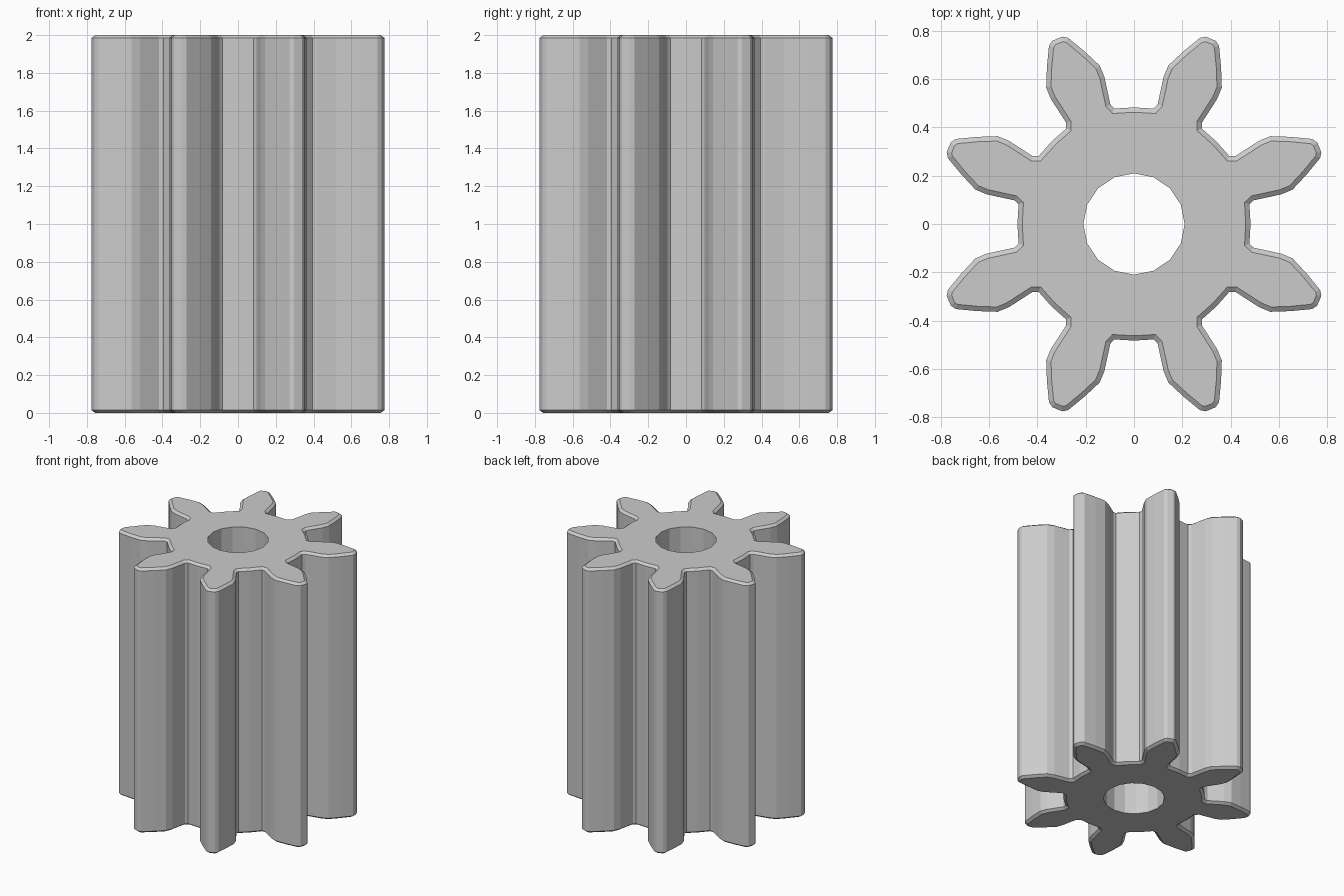
import bpy
import bmesh
from math import cos, sin, pi
from mathutils import Matrix, Vector

cube = bpy.data.objects.get("Cube")
if cube:
    bpy.data.objects.remove(cube, do_unlink=True)

TEETH = 8
HEIGHT = 2.0
CHAMFER_DROP = 0.015
CHAMFER_WIDTH = 0.02
ROOT_RADIUS = 0.483
BORE_RADIUS = 0.21

# One flank of a tooth from root to tip: distance from the axis, half width
FLANK = [(0.473, 0.108), (0.495, 0.099), (0.61, 0.12), (0.661, 0.12),
         (0.738, 0.085), (0.817, 0.043), (0.831, 0.022)]


def gear_outline():
    """Mirror the flank into a tooth and repeat it around the axis."""
    tooth = [(r, -w) for r, w in FLANK] + [(r, w) for r, w in reversed(FLANK)]
    half_pitch = pi / TEETH
    tooth.append((ROOT_RADIUS * cos(half_pitch), ROOT_RADIUS * sin(half_pitch)))
    points = []
    for i in range(TEETH):
        turn = Matrix.Rotation((2 * i + 1) * half_pitch, 3, 'Z')
        points += [turn @ Vector((x, y, 0)) for x, y in tooth]
    return points


def add_object(name, bm):
    mesh = bpy.data.meshes.new(name)
    bm.to_mesh(mesh)
    bm.free()
    obj = bpy.data.objects.new(name, mesh)
    bpy.context.collection.objects.link(obj)
    return obj


# Steel material
steel = bpy.data.materials.new("grey_steel")
steel.use_nodes = True
colour = (0.6, 0.6, 0.6, 1.0)
steel.diffuse_color = colour
steel.node_tree.nodes["Principled BSDF"].inputs["Base Color"].default_value = colour

# Toothed prism
bm = bmesh.new()
base = bm.faces.new([bm.verts.new((p.x, p.y, CHAMFER_DROP)) for p in gear_outline()])
grown = bmesh.ops.extrude_face_region(bm, geom=[base], use_keep_orig=True)
top_verts = [g for g in grown["geom"] if isinstance(g, bmesh.types.BMVert)]
bmesh.ops.translate(bm, verts=top_verts, vec=(0, 0, HEIGHT - 2 * CHAMFER_DROP))
bmesh.ops.recalc_face_normals(bm, faces=bm.faces)

# Chamfered rims at both ends
caps = [f for f in bm.faces if abs(f.normal.z) > 0.9]
bmesh.ops.inset_region(bm, faces=caps, thickness=CHAMFER_WIDTH,
                       depth=CHAMFER_DROP, use_even_offset=True)
for v in bm.verts:
    if v.co.z < CHAMFER_DROP / 2:
        v.co.z = 0
    elif v.co.z > HEIGHT - CHAMFER_DROP / 2:
        v.co.z = HEIGHT
gear = add_object("pinion_gear", bm)
gear.data.materials.append(steel)

# Shaft bore
bm = bmesh.new()
bmesh.ops.create_cone(bm, cap_ends=True, segments=16, radius1=BORE_RADIUS,
                      radius2=BORE_RADIUS, depth=HEIGHT * 1.5,
                      matrix=Matrix.Translation((0, 0, HEIGHT / 2)))
cutter = add_object("bore_cutter", bm)
cutter.data.materials.append(steel)
cutter.hide_render = True

bore = gear.modifiers.new("shaft_bore", 'BOOLEAN')
bore.operation = 'DIFFERENCE'
bore.solver = 'EXACT'
bore.object = cutter
bpy.context.view_layer.objects.active = gear
gear.select_set(True)
bpy.ops.object.modifier_apply(modifier=bore.name)
bpy.data.objects.remove(cutter, do_unlink=True)
